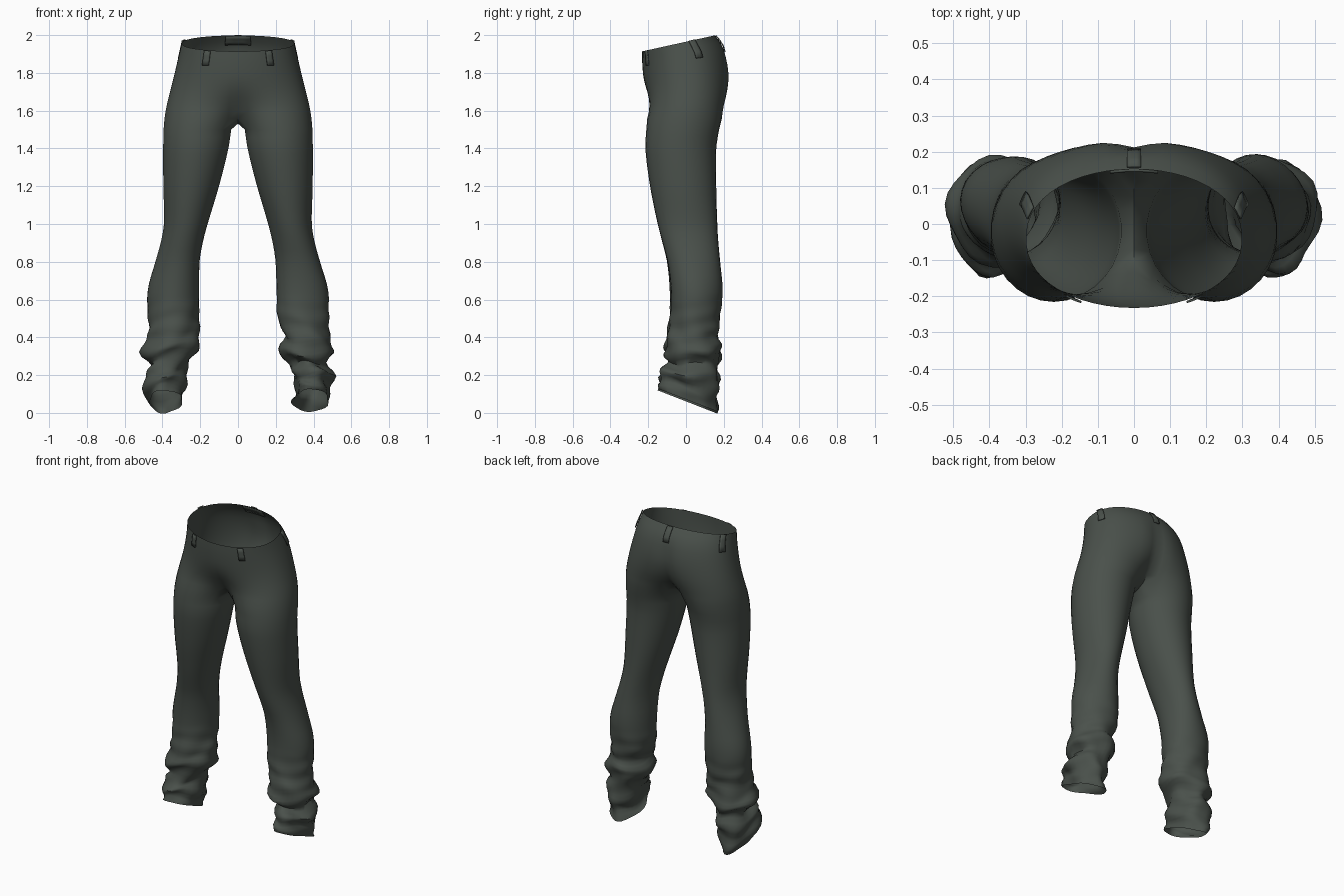
import bpy, bmesh, math
from mathutils import Vector

if "Cube" in bpy.data.objects:
    bpy.data.objects.remove(bpy.data.objects["Cube"])

OUT, IN = 25, 4              # strips round the outside, extra points on the inseam
N = OUT + 1 + IN

# height, half width, front y, back y
SEAT = [(1.965, .298, -.232, .152), (1.90, .312, -.232, .200), (1.80, .335, -.226, .230),
        (1.70, .360, -.216, .232), (1.62, .380, -.207, .212), (1.56, .390, -.205, .190)]
# height, inner x, outer x, front y, back y
LEG = [(1.50, .035, .395, -.210, .175), (1.40, .050, .397, -.215, .160),
       (1.20, .100, .396, -.190, .160), (1.00, .160, .392, -.150, .165),
       (.90, .185, .408, -.125, .170), (.80, .200, .435, -.100, .178),
       (.65, .203, .475, -.083, .190), (.50, .208, .477, -.085, .180)]
CUFF = {-1: [(.40, .205, .480, -.100, .170), (.34, .210, .510, -.110, .185),
             (.30, .235, .510, -.105, .182), (.26, .275, .465, -.090, .165),
             (.20, .275, .490, -.125, .180), (.12, .285, .500, -.140, .165),
             (.055, .300, .475, -.145, .165)],
        1: [(.40, .243, .480, -.100, .170), (.34, .220, .505, -.110, .185),
            (.30, .228, .492, -.105, .182), (.26, .280, .472, -.090, .165),
            (.20, .285, .508, -.125, .180), (.13, .310, .478, -.140, .165),
            (.065, .290, .485, -.145, .165)]}


def clamp(v):
    return max(0.0, min(1.0, v))


def sample(table, z):
    """Smooth lookup of a profile table by height (top to bottom)."""
    k = 0
    while k < len(table) - 2 and z < table[k + 1][0]:
        k += 1
    a, b = table[k], table[k + 1]
    p, q = table[max(k - 1, 0)], table[min(k + 2, len(table) - 1)]
    h = b[0] - a[0]
    t = clamp((z - a[0]) / h)
    res = []
    for c in range(1, len(a)):
        ma = (b[c] - p[c]) / (b[0] - p[0]) * h
        mb = (q[c] - a[c]) / (q[0] - a[0]) * h
        res.append((2*t**3 - 3*t*t + 1) * a[c] + (t**3 - 2*t*t + t) * ma
                   + (3*t*t - 2*t**3) * b[c] + (t**3 - t*t) * mb)
    return res


def angle(i):
    return math.radians(-60 + 12 * i)


def seat_point(z, i):
    """Half of the seat: i runs from centre front round the hip to centre back."""
    w, yf, yb = sample(SEAT, z)
    cy, r = (yf + yb) / 2, (yb - yf) / 2
    u = math.pi * i / OUT
    c = math.cos(u)
    x1, y1 = w * math.sin(u), cy - r * math.copysign(abs(c) ** .9, c)
    x2, y2 = w / 2 * (1 + math.sin(angle(i))), cy - r * math.cos(angle(i))
    k = clamp((1.84 - z) / .28) ** 2.5          # seat splits into two legs
    x, y = x1 + (x2 - x1) * k, y1 + (y2 - y1) * k
    if c < 0:                                    # cleft at the back
        y -= .018 * clamp((1.93 - z) / .1) * math.exp(-(x / .05) ** 2)
    if i in (0, OUT):
        x = 0
    return Vector((x, y, z + .22 * clamp((z - 1.65) / .315) * y))


def leg_point(table, z, i, side):
    xi, xo, yf, yb = sample(table, z)
    a = angle(i)
    fold = .011 * clamp((.62 - z) / .3)          # gathered cloth at the ankle
    f = fold * (math.sin(z * 62 + 2.2 * math.sin(a + side)) * .7
                + math.sin(5 * a + 24 * z + 2 * side) * .55)
    f += .004 * clamp((1.1 - z) / .4) * math.sin(3 * a + 5 * z + side)
    x = (xi + xo) / 2 + ((xo - xi) / 2 + f) * math.sin(a)
    y = (yf + yb) / 2 - ((yb - yf) / 2 + f) * math.cos(a)
    tilt = -.39 * clamp((.30 - z) / .24)
    ripple = 0 if z < .08 else fold * .9 * math.sin(3 * a + 30 * z + side)
    return Vector((x, y, z + tilt * (y - .015) + ripple))


def steps(a, b, n):
    return [a + (b - a) * k / n for k in range(n + 1)]


cloth = bpy.data.materials.new("dark green grey cloth")
cloth.diffuse_color = (.068, .081, .070, 1)
cloth.use_nodes = True
cloth.node_tree.nodes["Principled BSDF"].inputs["Base Color"].default_value = cloth.diffuse_color


def finish(bm, name):
    me = bpy.data.meshes.new(name)
    bm.to_mesh(me)
    bm.free()
    ob = bpy.data.objects.new(name, me)
    bpy.context.collection.objects.link(ob)
    me.materials.append(cloth)
    bpy.ops.object.select_all(action='DESELECT')
    ob.select_set(True)
    bpy.context.view_layer.objects.active = ob
    bpy.ops.object.shade_smooth_by_angle(angle=math.radians(55))
    return ob


# Trousers: seat and two legs as one open cloth surface
bm = bmesh.new()
for side in (-1, 1):
    rows = [[seat_point(z, i) for i in range(OUT + 1)] for z in steps(1.965, 1.56, 11)]
    front, back = rows[-1][0], rows[-1][-1]
    for k in range(1, IN + 1):                   # crotch bridge
        t = k / (IN + 1)
        p = back.lerp(front, t)
        p.z -= .03 * math.sin(math.pi * t)
        rows[-1].append(p)
    table = LEG + CUFF[side]
    end = table[-1][0]
    for z in steps(1.50, .64, 20) + steps(.615, end, 28):
        rows.append([leg_point(table, z, i, side) for i in range(N)])
    rings = [[bm.verts.new((p.x * side, p.y, p.z)) for p in row] for row in rows]
    for up, lo in zip(rings, rings[1:]):
        closed = len(up) == N and len(lo) == N
        for i in range(N if closed else OUT):
            j = (i + 1) % N
            quad = [lo[i], lo[j], up[j], up[i]]
            bm.faces.new(quad if side > 0 else quad[::-1])
bmesh.ops.remove_doubles(bm, verts=bm.verts, dist=.0005)
finish(bm, "trousers")


# Small cloth strips that follow the waist
def strip(name, i0, i1, z0, z1, offset, side=1):
    bm = bmesh.new()
    grid = []
    for z in steps(z0, z1, 3):
        row = []
        for i in steps(i0, i1, 3):
            p = seat_point(z, i + .0001)
            d = seat_point(z, i + .2) - seat_point(z, i - .2)
            p += Vector((d.y, -d.x, 0)).normalized() * offset
            row.append(bm.verts.new((p.x * side, p.y, p.z)))
        grid.append(row)
    for a, b in zip(grid, grid[1:]):
        for k in range(3):
            quad = [b[k], b[k + 1], a[k + 1], a[k]]
            bm.faces.new(quad if side > 0 else quad[::-1])
    ob = finish(bm, name)
    mod = ob.modifiers.new("thickness", 'SOLIDIFY')
    mod.thickness = .006


for side, word in ((-1, "left"), (1, "right")):
    strip("front_belt_loop_" + word, 4.0, 5.0, 1.962, 1.87, .009, side)
    strip("side_belt_loop_" + word, 14.4, 15.7, 1.968, 1.87, .009, side)
strip("back_belt_loop", 24.5, 25.5, 1.966, 1.88, .009)
strip("inner_waist_patch", 23.2, 26.8, 1.963, 1.915, -.005)
